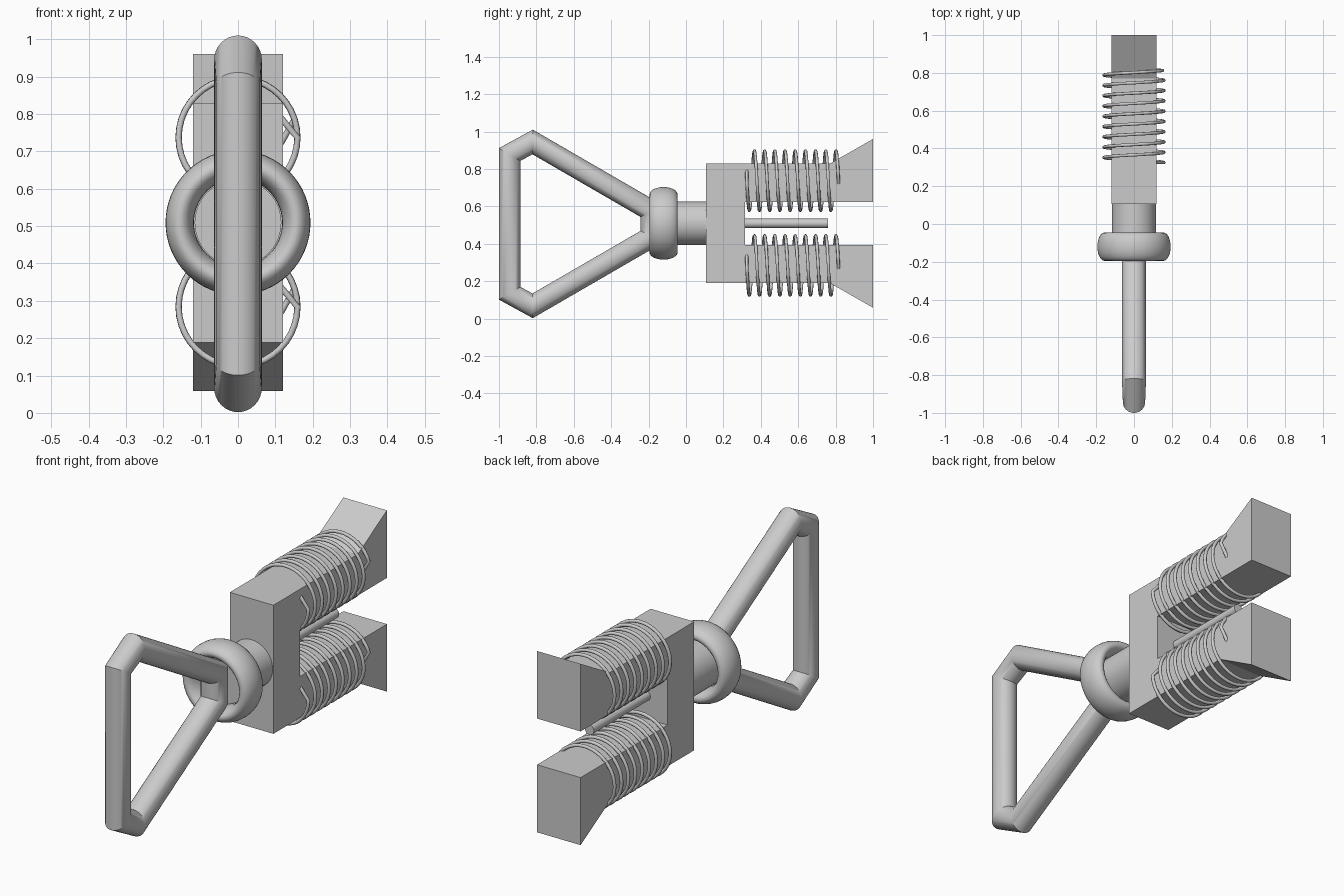
import bpy, bmesh
from math import sin, cos, pi, radians
from mathutils import Vector

if "Cube" in bpy.data.objects:
    bpy.data.objects.remove(bpy.data.objects["Cube"])

ZC = 0.509  # height of the main axis


def finish(name, bm, smooth=True):
    bmesh.ops.recalc_face_normals(bm, faces=bm.faces)
    me = bpy.data.meshes.new(name)
    bm.to_mesh(me)
    bm.free()
    ob = bpy.data.objects.new(name, me)
    bpy.context.collection.objects.link(ob)
    if smooth:
        bpy.ops.object.select_all(action='DESELECT')
        ob.select_set(True)
        bpy.context.view_layer.objects.active = ob
        bpy.ops.object.shade_smooth_by_angle(angle=radians(35))
    return ob


def bridge_rings(bm, rings, closed):
    n = len(rings[0])
    for i in range(len(rings) if closed else len(rings) - 1):
        a, b = rings[i], rings[(i + 1) % len(rings)]
        for j in range(n):
            k = (j + 1) % n
            bm.faces.new((a[j], a[k], b[k], b[j]))
    if not closed:
        bm.faces.new(rings[0])
        bm.faces.new(rings[-1])


def rod_along_y(name, r, y0, y1, sides=32):
    bm = bmesh.new()
    rings = [[bm.verts.new((r * cos(2 * pi * j / sides), y, ZC + r * sin(2 * pi * j / sides)))
              for j in range(sides)] for y in (y0, y1)]
    bridge_rings(bm, rings, False)
    return finish(name, bm)


# triangular pull handle: mitred tube around a triangle with clipped corners
zh, r = 0.506, 0.0575
half = [(-0.9425, 0.371, 0.059), (-0.82, 0.438, 0.064), (-0.185, 0.07, 0.064)]
path = half + [(y, -z, rx) for y, z, rx in reversed(half)]
bm = bmesh.new()
rings = []
for i, (y, z, rx) in enumerate(path):
    p = Vector((y, z))
    d0 = (p - Vector(path[i - 1][:2])).normalized()
    d1 = (Vector(path[(i + 1) % 6][:2]) - p).normalized()
    n0, n1 = Vector((-d0.y, d0.x)), Vector((-d1.y, d1.x))
    m = (n0 + n1).normalized()
    m *= r / m.dot(n0)
    rings.append([bm.verts.new((rx * sin(a), y + m.x * cos(a), zh + z + m.y * cos(a)))
                  for a in (2 * pi * j / 32 for j in range(32))])
bridge_rings(bm, rings, True)
finish("pull_handle", bm)

# collar ring with an elliptical section
bm = bmesh.new()
rings = []
for i in range(64):
    t = 2 * pi * i / 64
    ring = []
    for j in range(24):
        a = 2 * pi * j / 24
        rad = 0.156 + 0.038 * cos(a)
        ring.append(bm.verts.new((rad * cos(t), -0.12 + 0.075 * sin(a), ZC + rad * sin(t))))
    rings.append(ring)
bridge_rings(bm, rings, True)
finish("collar_ring", bm)

# neck and centre pin
rod_along_y("neck", 0.116, -0.11, 0.11, 48)
rod_along_y("centre_pin", 0.025, 0.31, 0.76, 24)

# forked body: side profile extruded across x
upper = [(0.107, 0.32), (0.77, 0.32), (1.0, 0.451), (1.0, 0.115), (0.315, 0.115)]
profile = upper + [(y, -z) for y, z in reversed(upper)]
bm = bmesh.new()
f = bm.faces.new([bm.verts.new((-0.12, y, ZC + z)) for y, z in profile])
new = bmesh.ops.extrude_face_region(bm, geom=[f])["geom"]
bmesh.ops.translate(bm, vec=(0.24, 0, 0),
                    verts=[v for v in new if isinstance(v, bmesh.types.BMVert)])
finish("forked_body", bm, smooth=False)


# coil springs around both prongs, with ends hooked into the prong
def coil_spring(name, zc, radius=0.159, turns=9, y0=0.325, pitch=0.0545):
    pts = [(0.115, y0, zc + 0.052)]
    steps = int((turns - 0.035) * 40)
    for i in range(steps + 1):
        t = 2 * pi * i / 40
        pts.append((radius * cos(t), y0 + pitch * i / 40, zc - radius * sin(t)))
    pts.append((0.115, y0 + pitch * turns, zc - 0.015))
    cu = bpy.data.curves.new(name, 'CURVE')
    cu.dimensions = '3D'
    cu.bevel_depth = 0.0085
    cu.bevel_resolution = 2
    cu.use_fill_caps = True
    sp = cu.splines.new('POLY')
    sp.points.add(len(pts) - 1)
    for p, co in zip(sp.points, pts):
        p.co = (*co, 1)
    ob = bpy.data.objects.new(name, cu)
    bpy.context.collection.objects.link(ob)
    bpy.ops.object.select_all(action='DESELECT')
    ob.select_set(True)
    bpy.context.view_layer.objects.active = ob
    bpy.ops.object.convert(target='MESH')
    bpy.ops.object.shade_smooth_by_angle(angle=radians(60))


coil_spring("upper_spring", 0.737)
coil_spring("lower_spring", 0.284)
